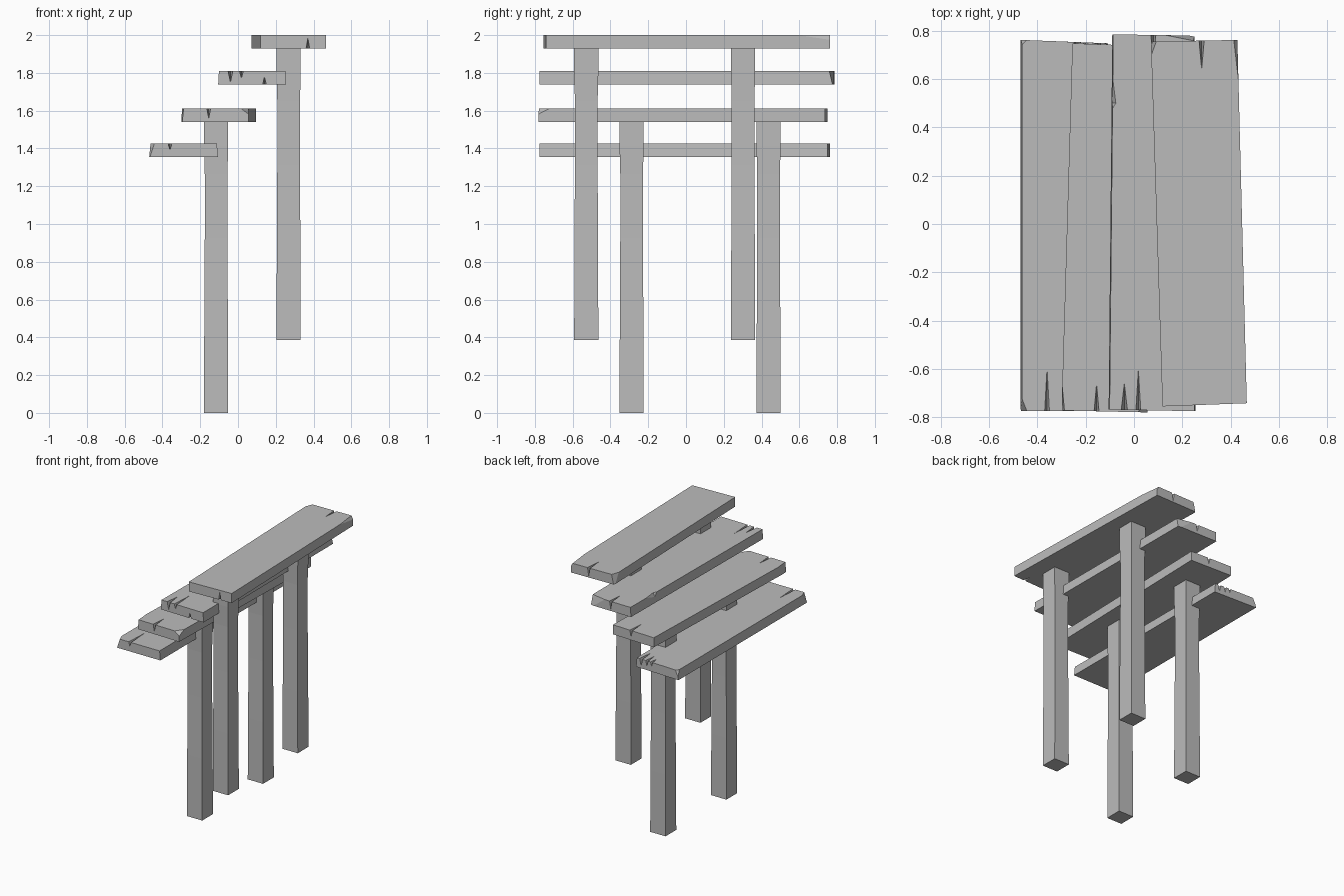
import bpy
import bmesh
from mathutils import Vector

if "Cube" in bpy.data.objects:
    bpy.data.objects.remove(bpy.data.objects["Cube"], do_unlink=True)

grey = bpy.data.materials.new("weathered grey")
grey.use_nodes = True
COLOUR = (0.5, 0.5, 0.5, 1)
grey.diffuse_color = COLOUR
grey.node_tree.nodes["Principled BSDF"].inputs["Base Color"].default_value = COLOUR


def finish(name, bm):
    bmesh.ops.recalc_face_normals(bm, faces=bm.faces)
    mesh = bpy.data.meshes.new(name)
    bm.to_mesh(mesh)
    bm.free()
    mesh.materials.append(grey)
    obj = bpy.data.objects.new(name, mesh)
    bpy.context.collection.objects.link(obj)
    return obj


def loft(bm, rings):
    """Skin stacked rings of points and cap both ends."""
    loops = [[bm.verts.new(p) for p in ring] for ring in rings]
    for a, b in zip(loops, loops[1:]):
        for i in range(len(a)):
            j = (i + 1) % len(a)
            bm.faces.new((a[i], a[j], b[j], b[i]))
    bm.faces.new(loops[0][::-1])
    bm.faces.new(loops[-1])


def chip(bm, corner, legs):
    """Slice off a corner; legs are signed inward distances on each axis."""
    corner = Vector(corner)
    normal = Vector([1 / d for d in legs])
    cut = bmesh.ops.bisect_plane(
        bm, geom=bm.verts[:] + bm.edges[:] + bm.faces[:],
        plane_co=corner + Vector((legs[0], 0, 0)), plane_no=normal, clear_inner=True)
    edges = [e for e in cut["geom_cut"] if isinstance(e, bmesh.types.BMEdge)]
    bmesh.ops.holes_fill(bm, edges=edges)


def gouge(plank, points):
    """Cut a split shaped like the hull of four points out of a plank."""
    bm = bmesh.new()
    for p in points:
        bm.verts.new(p)
    bmesh.ops.convex_hull(bm, input=bm.verts)
    cutter = finish("split_cutter", bm)
    cutter.hide_render = True
    mod = plank.modifiers.new("split", 'BOOLEAN')
    mod.operation = 'DIFFERENCE'
    mod.solver = 'EXACT'
    mod.object = cutter
    bpy.context.view_layer.objects.active = plank
    bpy.ops.object.modifier_apply(modifier=mod.name)
    bpy.data.objects.remove(cutter, do_unlink=True)


def split(x, end, tip, top, low, width=0.012):
    """Wedge split running from an end of a plank to its tip."""
    out = end + (0.01 if end > 0 else -0.01)
    return [(x - width, out, top), (x + width, out, top), (x, tip, top), (x, out, low)]


def make_plank(name, outline, low, top, chips=(), splits=(), flare=0.0):
    cx = sum(p[0] for p in outline) / len(outline)
    bm = bmesh.new()
    upper = [(x - flare * (1 if x > cx else -1), y, top) for x, y in outline]
    loft(bm, [[(x, y, low) for x, y in outline], upper])
    for corner, legs in chips:
        chip(bm, corner, legs)
    obj = finish(name, bm)
    for s in splits:
        gouge(obj, s)
    return obj


# Four overlapping planks, rising from -x to +x
make_plank("lowest_plank",
           [(-0.47, -0.775), (-0.105, -0.775), (-0.107, 0.748), (-0.47, 0.762)],
           1.355, 1.425, flare=0.007,
           chips=[((-0.463, -0.775, 1.425), (0.02, 0.05, -0.06)),
                  ((-0.463, 0.762, 1.425), (0.02, -0.02, -0.04))],
           splits=[split(-0.36, -0.775, -0.57, 1.43, 1.39),
                   split(-0.15, 0.75, 0.62, 1.43, 1.37, 0.015),
                   split(-0.2, 0.75, 0.65, 1.43, 1.38),
                   split(-0.24, 0.75, 0.68, 1.43, 1.39)])

make_plank("second_plank",
           [(-0.30, -0.772), (0.055, -0.78), (0.095, 0.735), (-0.255, 0.748)],
           1.54, 1.612,
           chips=[((-0.30, -0.772, 1.612), (0.012, 0.13, -0.12)),
                  ((0.055, -0.78, 1.612), (-0.04, 0.055, -0.03))],
           splits=[split(-0.155, -0.775, -0.65, 1.617, 1.555),
                   split(-0.06, 0.74, 0.6, 1.617, 1.56)])

make_plank("third_plank",
           [(-0.105, -0.768), (0.255, -0.775), (0.25, 0.78), (-0.09, 0.785)],
           1.738, 1.81, flare=0.004,
           chips=[((0.25, 0.78, 1.81), (-0.11, -0.022, -0.09))],
           splits=[split(-0.04, -0.77, -0.65, 1.815, 1.745, 0.015),
                   split(0.018, -0.77, -0.58, 1.815, 1.77),
                   split(0.14, -0.77, -0.7, 1.733, 1.785),
                   split(0.08, 0.78, 0.66, 1.815, 1.75),
                   [(-0.12, 0.42, 1.82), (-0.105, 0.78, 1.82),
                    (-0.07, 0.5, 1.82), (-0.115, 0.5, 1.735)]])

make_plank("top_plank",
           [(0.118, -0.755), (0.467, -0.742), (0.428, 0.762), (0.07, 0.755)],
           1.928, 2.0,
           chips=[((0.428, 0.762, 2.0), (-0.015, -0.13, -0.025)),
                  ((0.07, 0.755, 2.0), (0.022, -0.06, -0.1))],
           splits=[split(0.28, 0.755, 0.63, 2.005, 1.935),
                   split(0.37, -0.745, -0.68, 1.923, 1.995)])


# Four square posts, slightly worn in the middle
def make_post(name, x, y, low, top):
    rings = []
    for t, half in ((0, 0.064), (0.3, 0.0625), (0.6, 0.06), (0.82, 0.06), (0.92, 0.064), (1, 0.064)):
        z = low + t * (top - low)
        rings.append([(x + sx * half, y + sy * half, z)
                      for sx, sy in ((-1, -1), (1, -1), (1, 1), (-1, 1))])
    bm = bmesh.new()
    loft(bm, rings)
    finish(name, bm)


for side, y in (("front", -0.288), ("back", 0.437)):
    make_post(side + "_low_post", -0.116, y, 0, 1.54)
for side, y in (("front", -0.528), ("back", 0.302)):
    make_post(side + "_high_post", 0.268, y, 0.385, 1.928)
